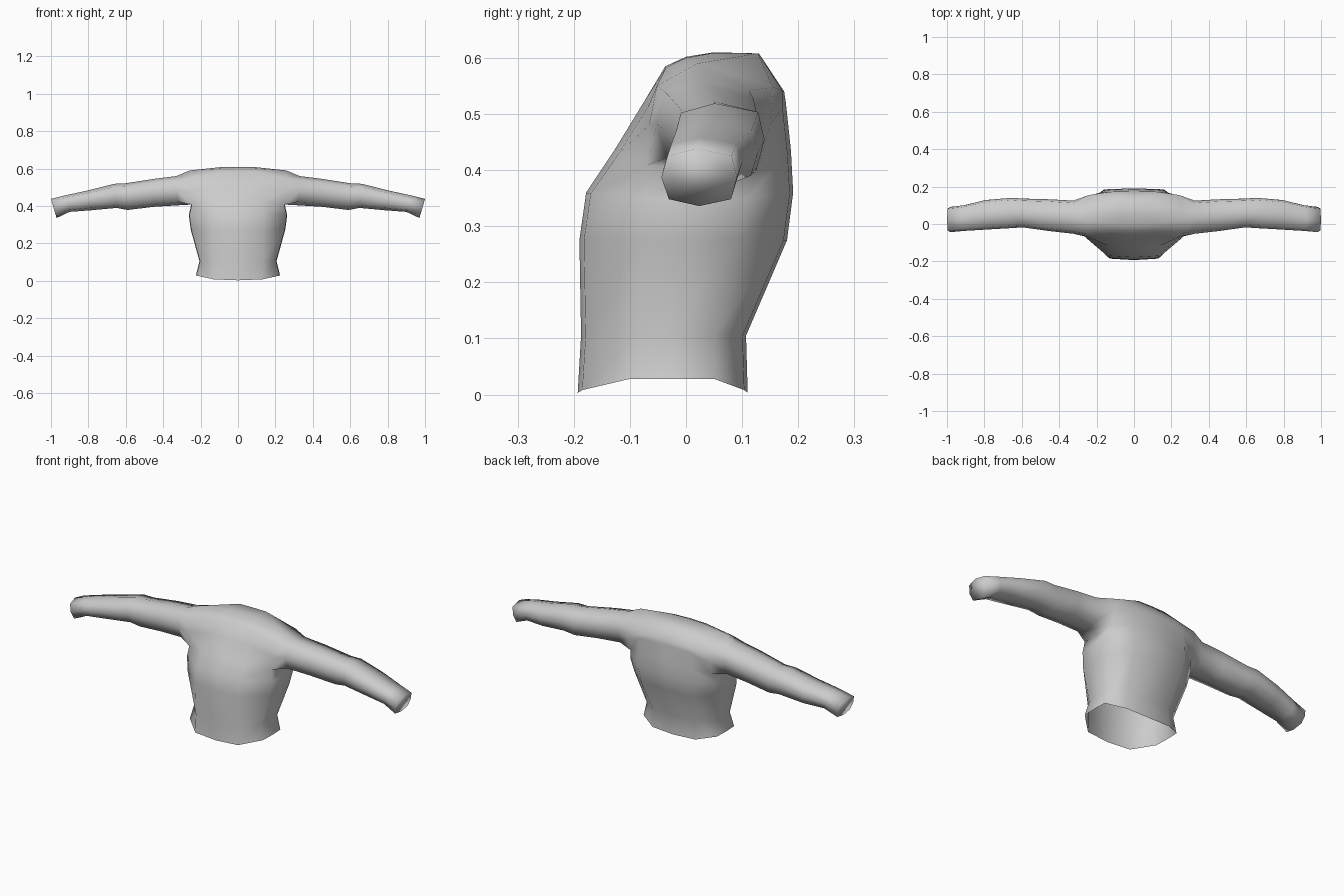
import bpy, bmesh

# Torso levels (right half). Each row:
# z centre, z side, y front, y back, x front quarter, side width, side y front / mid / back, x back quarter
LEVELS = [
    (0.003, 0.028, -0.193, 0.110, 0.13, 0.222, -0.10, -0.02, 0.05, 0.13),
    (0.105, 0.105, -0.187, 0.107, 0.13, 0.203, -0.09, -0.02, 0.05, 0.13),
    (0.275, 0.275, -0.190, 0.180, 0.13, 0.250, -0.08, 0.01, 0.09, 0.15),
    (0.360, 0.350, -0.178, 0.191, 0.13, 0.260, -0.07, 0.02, 0.11, 0.16),
    (0.435, 0.408, -0.128, 0.187, 0.13, 0.247, -0.07, 0.03, 0.13, 0.16),
    (0.520, 0.480, -0.076, 0.178, 0.12, 0.252, -0.066, 0.03, 0.15, 0.16),
]
# Arm sections: x top, x bottom, z top, z bottom, y front, y back
ARM = [
    (0.33, 0.32, 0.560, 0.404, -0.052, 0.125),
    (0.45, 0.45, 0.545, 0.396, -0.038, 0.132),
    (0.60, 0.59, 0.522, 0.379, -0.018, 0.136),
    (0.66, 0.65, 0.519, 0.390, -0.022, 0.140),
    (0.80, 0.79, 0.484, 0.377, -0.030, 0.128),
    (0.92, 0.90, 0.458, 0.369, -0.037, 0.100),
    (1.00, 0.97, 0.438, 0.336, -0.044, 0.091),
]

bm = bmesh.new()


def add(pts):
    return [bm.verts.new(p) for p in pts]


def face(*verts):
    bm.faces.new(verts)


# Torso rings from hem to chest
rings = []
for zc, zs, yf, yb, xf, w, sf, sm, sb, xb in LEVELS:
    zq = zc + 0.2 * (zs - zc)
    rings.append(add([(0, yf, zc), (xf, yf + 0.008, zq), (w, sf, zs), (w + 0.003, sm, zs),
                      (w, sb, zs), (xb, yb - 0.006, zq), (0, yb, zc)]))
# Shoulder ring
rings.append(add([(0, -0.037, 0.585), (0.10, -0.036, 0.582), (0.25, -0.052, 0.550), (0.26, 0.02, 0.590),
                  (0.24, 0.155, 0.548), (0.13, 0.172, 0.542), (0, 0.175, 0.540)]))

# Skin between rings, leaving the armhole open
for i in range(len(rings) - 1):
    lo, hi = rings[i], rings[i + 1]
    for j in range(6):
        if i >= 4 and j in (2, 3):
            continue
        face(lo[j], lo[j + 1], hi[j + 1], hi[j])

# Closed neck and shoulder top
s = rings[6]
a0, a1, b1, b0 = add([(0, 0.0, 0.602), (0.09, 0.0, 0.600), (0.08, 0.128, 0.608), (0, 0.13, 0.608)])
m0, m1 = add([(0, 0.05, 0.61), (0.085, 0.05, 0.609)])
face(s[0], s[1], a1, a0)
face(s[1], s[2], s[3], a1)
face(a0, a1, m1, m0)
face(m0, m1, b1, b0)
face(a1, s[3], m1)
face(m1, s[3], b1)
face(b1, s[3], s[4], s[5])
face(b0, b1, s[5], s[6])

# Arm grown out of the armhole edge
lo, mid = rings[4], rings[5]
prev = [lo[2], mid[2], s[2], s[3], s[4], mid[4], lo[4], lo[3]]
for xt, xb, zt, zb, yf, yb in ARM:
    h, d = zt - zb, yb - yf
    section = [(0.10, 0.12), (0.0, 0.5), (0.08, 0.87), (0.45, 1.0),
               (0.93, 0.88), (1.0, 0.5), (0.92, 0.12), (0.5, 0.0)]
    ring = add([(xb + (xt - xb) * v, yf + d * u, zb + h * v) for u, v in section])
    for k in range(8):
        n = (k + 1) % 8
        face(prev[k], prev[n], ring[n], ring[k])
    prev = ring
# Closed cuff
bm.faces.new(prev)

bmesh.ops.recalc_face_normals(bm, faces=bm.faces[:])
# Make sure the skin faces outward at the belly
bm.faces.ensure_lookup_table()
if bm.faces[0].normal.y > 0:
    bmesh.ops.reverse_faces(bm, faces=bm.faces[:])
for f in bm.faces:
    f.smooth = True

mesh = bpy.data.meshes.new("upper_body")
bm.to_mesh(mesh)
bm.free()
body = bpy.data.objects.new("upper_body", mesh)
bpy.context.collection.objects.link(body)

# Left half
mirror = body.modifiers.new("mirror", 'MIRROR')
mirror.use_axis[0] = True
mirror.use_clip = True
mirror.merge_threshold = 0.001

grey = bpy.data.materials.new("light_grey")
grey.diffuse_color = (0.6, 0.6, 0.6, 1)
mesh.materials.append(grey)
